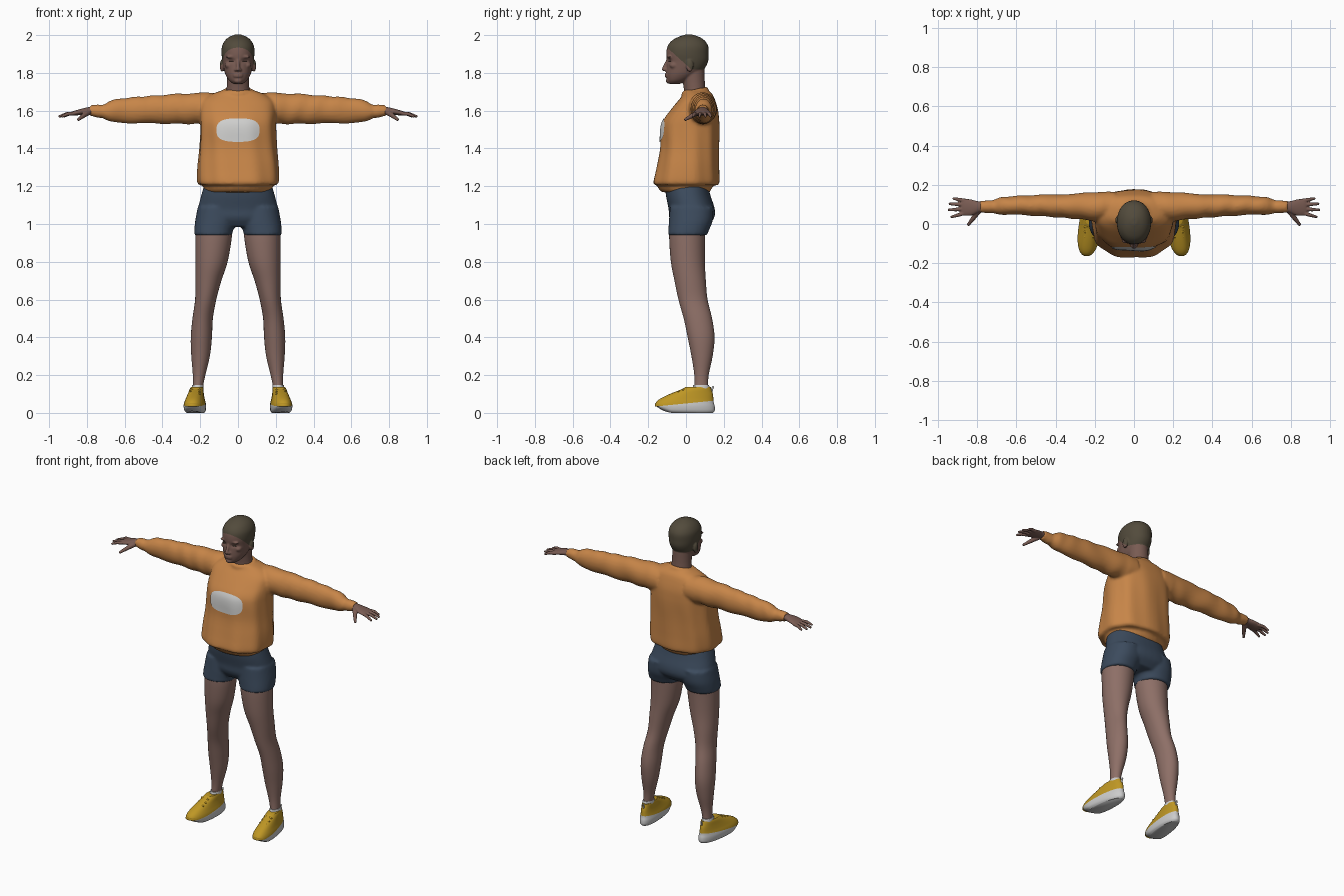
import bpy, bmesh
from math import sin, cos, pi, tau, copysign, exp, radians
from mathutils import Matrix, Vector
from mathutils.bvhtree import BVHTree

if "Cube" in bpy.data.objects:
    bpy.data.objects.remove(bpy.data.objects["Cube"])


def material(name, r, g, b):
    m = bpy.data.materials.new(name)
    m.use_nodes = True
    m.diffuse_color = (r, g, b, 1)
    m.node_tree.nodes["Principled BSDF"].inputs["Base Color"].default_value = (r, g, b, 1)
    return m


FACE = material("face and hand skin", .19, .105, .085)
LEG = material("leg skin", .27, .16, .135)
HAIR = material("cropped hair", .085, .07, .045)
KNIT = material("orange knit", .57, .235, .065)
PRINT = material("light print", .62, .62, .61)
NAVY = material("navy cloth", .045, .07, .11)
YELLOW = material("yellow upper", .52, .31, .018)
WHITE = material("white rubber", .6, .6, .6)


def catmull(rings, steps):
    pts = [Vector(r) for r in rings]
    pts = [pts[0]] + pts + [pts[-1]]
    for a, b, c, d in zip(pts, pts[1:], pts[2:], pts[3:]):
        for k in range(steps):
            t = k / steps
            yield b + (c - a) * t / 2 + (a - b * 2.5 + c * 2 - d / 2) * t * t \
                + ((b - c) * 1.5 + (d - a) / 2) * t ** 3
    yield pts[-1]


def loft(bm, rings, axis="Z", side=1, power=2, ripple=None, n=40, steps=4):
    """Rings are (position, centre u, centre v, radius u, radius v) along the axis."""
    rows = []
    for p, cu, cv, ru, rv in catmull(rings, steps):
        row = []
        for i in range(n):
            t = tau * i / n
            f = 1 + (ripple(p, t) if ripple else 0)
            u = cu + f * ru * copysign(abs(cos(t)) ** (2 / power), cos(t))
            v = cv + f * rv * copysign(abs(sin(t)) ** (2 / power), sin(t))
            x, y, z = (u, v, p) if axis == "Z" else (p, u, v)
            row.append(bm.verts.new((x * side, y, z)))
        rows.append(row)
    for a, b in zip(rows, rows[1:]):
        for i in range(n):
            bm.faces.new((a[i - 1], a[i], b[i], b[i - 1]))
    bm.faces.new(rows[0])
    bm.faces.new(rows[-1])


def blob(bm, centre, size):
    bmesh.ops.create_uvsphere(bm, u_segments=16, v_segments=10, radius=1,
                              matrix=Matrix.Translation(centre) @ Matrix.Diagonal((*size, 1)))


def limb(bm, a, b, ra, rb):
    a, b = Vector(a), Vector(b)
    turn = (b - a).to_track_quat("Z", "Y").to_matrix().to_4x4()
    bmesh.ops.create_cone(bm, cap_ends=True, segments=14, radius1=ra, radius2=rb,
                          depth=(b - a).length, matrix=Matrix.Translation((a + b) / 2) @ turn)
    blob(bm, a, (ra,) * 3)
    blob(bm, b, (rb,) * 3)


def finish(bm, name, mat, voxel=0, relax=3, side=1):
    """Turn the bmesh into an object, fusing overlapping pieces when voxel is set."""
    if side < 0:
        bmesh.ops.scale(bm, vec=(-1, 1, 1), verts=bm.verts)
    bmesh.ops.recalc_face_normals(bm, faces=bm.faces)
    mesh = bpy.data.meshes.new(name)
    bm.to_mesh(mesh)
    bm.free()
    obj = bpy.data.objects.new(name, mesh)
    bpy.context.collection.objects.link(obj)
    if voxel:
        rm = obj.modifiers.new("fuse", "REMESH")
        rm.mode, rm.voxel_size = "VOXEL", voxel
        sm = obj.modifiers.new("relax", "SMOOTH")
        sm.iterations = relax
        dg = bpy.context.evaluated_depsgraph_get()
        baked = bpy.data.meshes.new_from_object(obj.evaluated_get(dg))
        obj.modifiers.clear()
        obj.data = baked
    obj.data.materials.clear()
    obj.data.materials.append(mat)
    obj.data.shade_smooth()
    obj.data.set_sharp_from_angle(angle=radians(50))
    return obj


def paint_beyond(obj, mat, planes):
    """Cut along the planes and colour the faces in front of all of them."""
    obj.data.materials.append(mat)
    bm = bmesh.new()
    bm.from_mesh(obj.data)
    planes = [(Vector(p), Vector(d).normalized()) for p, d in planes]
    for p, d in planes:
        bmesh.ops.bisect_plane(bm, geom=bm.verts[:] + bm.edges[:] + bm.faces[:],
                               plane_co=p, plane_no=d)
    for f in bm.faces:
        c = f.calc_center_median()
        f.material_index = int(all((c - p).dot(d) > 0 for p, d in planes))
    bm.to_mesh(obj.data)
    bm.free()


# Head with neck, nose, ears, lips and brows
bm = bmesh.new()
loft(bm, [(1.742, 0, -.06, .025, .03), (1.76, 0, -.045, .048, .055), (1.79, 0, -.022, .066, .083),
          (1.82, 0, -.004, .075, .1), (1.86, 0, .008, .082, .109), (1.9, 0, .008, .087, .112),
          (1.94, 0, .01, .085, .108), (1.97, 0, .012, .07, .088), (1.99, 0, .015, .047, .056),
          (2.003, 0, .015, .015, .018)], power=2.1)
loft(bm, [(1.64, 0, .055, .075, .062), (1.72, 0, .045, .06, .057), (1.83, 0, .035, .058, .062)])
limb(bm, (0, -.098, 1.868), (0, -.117, 1.82), .007, .011)
for s in (1, -1):
    blob(bm, (s * .011, -.108, 1.816), (.01, .011, .008))
    blob(bm, (s * .085, .02, 1.838), (.011, .02, .033))
    blob(bm, (s * .036, -.088, 1.885), (.028, .012, .008))
    blob(bm, (s * .05, -.062, 1.84), (.02, .025, .018))
for z in (1.782, 1.793):
    blob(bm, (0, -.101, z), (.026, .011, .006))
blob(bm, (0, -.093, 1.758), (.022, .014, .014))
head = finish(bm, "head", FACE, .005, 2)
for v in head.data.vertices:
    d = ((abs(v.co.x) - .034) / .017) ** 2 + ((v.co.z - 1.864) / .011) ** 2
    if v.co.y < 0:
        v.co.y += .009 * exp(-d)
paint_beyond(head, HAIR, [((0, -.09, 1.925), (0, .9, 1)), ((0, 0, 1.818), (0, 0, 1))])

# Closed lash lines
for s, label in ((1, "left"), (-1, "right")):
    bm = bmesh.new()
    blob(bm, (s * .034, -.086, 1.862), (.015, .007, .002))
    finish(bm, label + "_lashes", HAIR)

# Sweater: body, hem band, collar and sleeves
bm = bmesh.new()
loft(bm, [(1.205, 0, 0, .195, .16), (1.22, 0, 0, .214, .174), (1.3, 0, .008, .214, .165),
          (1.4, 0, .018, .205, .155), (1.5, 0, .022, .2, .154), (1.55, 0, .028, .2, .147),
          (1.6, 0, .043, .2, .127), (1.65, 0, .056, .19, .1), (1.685, 0, .063, .145, .078),
          (1.71, 0, .055, .075, .062)], power=2.4, n=72,
     ripple=lambda z, t: .018 * sin(9 * t + 5 * z) * min(1, max(0, (1.66 - z) * 5)))
loft(bm, [(1.168, 0, 0, .172, .125), (1.19, 0, -.005, .182, .142), (1.23, 0, 0, .19, .155)])
for i in range(24):
    a, b = tau * i / 24, tau * (i + 1) / 24
    limb(bm, (.07 * cos(a), .046 + .06 * sin(a), 1.703 + .014 * sin(a)),
         (.07 * cos(b), .046 + .06 * sin(b), 1.703 + .014 * sin(b)), .011, .011)
for s in (1, -1):
    loft(bm, [(.1, .09, 1.61, .075, .082), (.2, .09, 1.612, .074, .083), (.3, .09, 1.61, .064, .08),
              (.45, .094, 1.606, .056, .074), (.6, .095, 1.601, .048, .066),
              (.67, .093, 1.597, .045, .057), (.705, .09, 1.596, .037, .041),
              (.72, .089, 1.597, .033, .035), (.74, .088, 1.598, .034, .035),
              (.785, .087, 1.6, .029, .027)], axis="X", side=s,
         ripple=lambda x, t: .035 * sin(48 * x + 2 * sin(t + 9 * x)) * (x > .15), steps=6)
sweater = finish(bm, "sweater", KNIT, .009, 2)

# Rounded chest panel laid on the knit
src = sweater.data
tree = BVHTree.FromPolygons([v.co for v in src.vertices], [p.vertices for p in src.polygons])
bm = bmesh.new()
rows = []
for k in range(1, 9):
    row = []
    for i in range(48):
        t = tau * i / 48
        x = .114 * k / 8 * copysign(abs(cos(t)) ** .7, cos(t))
        z = 1.497 + .062 * k / 8 * copysign(abs(sin(t)) ** .7, sin(t))
        hit = tree.ray_cast(Vector((x, -1, z)), Vector((0, 1, 0)))[0]
        row.append(bm.verts.new(hit + Vector((0, -.005, 0))))
    rows.append(row)
bm.faces.new(rows[0])
for a, b in zip(rows, rows[1:]):
    for i in range(48):
        bm.faces.new((a[i - 1], a[i], b[i], b[i - 1]))
panel = finish(bm, "chest_panel", PRINT)

# Shorts: hips and two short legs
bm = bmesh.new()
loft(bm, [(1.22, 0, 0, .175, .112), (1.15, 0, .012, .195, .118), (1.08, 0, .03, .212, .122),
          (1.03, 0, .03, .212, .118), (.985, 0, .025, .16, .085)], power=2.3)
for s in (1, -1):
    loft(bm, [(1.09, .113, .03, .1, .115), (1.02, .118, .026, .108, .116),
              (.97, .128, .015, .103, .108), (.94, .131, .008, .1, .103)], side=s, power=2.2)
finish(bm, "shorts", NAVY, .009, 3)

FINGERS = [(.122, .925, .13), (.1, .945, .103), (.077, .95, .072), (.054, .935, .037)]
for s, label in ((1, "left"), (-1, "right")):
    # Bare leg
    bm = bmesh.new()
    loft(bm, [(1, .128, .01, .095, .095), (.93, .129, .006, .096, .095), (.8, .14, .01, .085, .09),
              (.7, .157, .022, .069, .083), (.6, .171, .037, .056, .077),
              (.5, .187, .063, .054, .075), (.4, .194, .08, .056, .071),
              (.3, .198, .085, .049, .056), (.2, .206, .082, .033, .038),
              (.12, .214, .08, .025, .035)])
    finish(bm, label + "_leg", LEG, side=s)

    # Hand with spread fingers
    bm = bmesh.new()
    loft(bm, [(.74, .088, 1.6, .026, .022), (.79, .087, 1.6, .028, .019),
              (.83, .084, 1.594, .041, .016), (.868, .086, 1.586, .044, .013),
              (.88, .086, 1.584, .038, .01)], axis="X")
    for y, tip_x, tip_y in FINGERS:
        mid = ((.865 + tip_x) / 2, (y + tip_y) / 2 - .001, 1.583)
        limb(bm, (.86, y * .9 + .009, 1.586), mid, .0105, .0095)
        limb(bm, mid, (tip_x - .005, tip_y, 1.57), .0095, .007)
    limb(bm, (.79, .072, 1.593), (.82, .03, 1.572), .016, .012)
    limb(bm, (.82, .03, 1.572), (.845, -.003, 1.553), .012, .008)
    finish(bm, label + "_hand", FACE, .004, 2, side=s)

    # Shoe: one lofted body, tapered to the heel and turned out at the toe
    bm = bmesh.new()
    loft(bm, [(0, .225, .012, .044, .13), (.012, .225, 0, .053, .152), (.035, .225, -.006, .056, .158),
              (.055, .225, -.006, .053, .153), (.075, .225, .004, .047, .141),
              (.1, .225, .028, .041, .114), (.125, .224, .055, .037, .079),
              (.136, .223, .063, .033, .068)], power=2.3)
    for v in bm.verts:
        v.co.x = .223 + (v.co.x - .223) * (1 - .8 * v.co.y) - .1 * v.co.y
        v.co.z += .022 * max(0, -v.co.y - .08) / .08 * (v.co.z < .03)
    shoe = finish(bm, label + "_shoe", YELLOW, side=s)
    paint_beyond(shoe, WHITE, [((0, 0, .05), (0, .1, -1))])

    # Laces, heel loop and sock
    bm = bmesh.new()
    for y, z in ((-.065, .1), (-.04, .111), (-.015, .123)):
        limb(bm, (.205, y, z), (.25, y, z), .006, .006)
    finish(bm, label + "_laces", YELLOW, side=s)
    bm = bmesh.new()
    limb(bm, (.209, .132, .11), (.209, .143, .137), .006, .005)
    finish(bm, label + "_heel_loop", WHITE, side=s)
    bm = bmesh.new()
    loft(bm, [(.1, .215, .078, .033, .048), (.135, .214, .08, .031, .045),
              (.148, .213, .08, .029, .041)])
    finish(bm, label + "_sock", WHITE, side=s)
